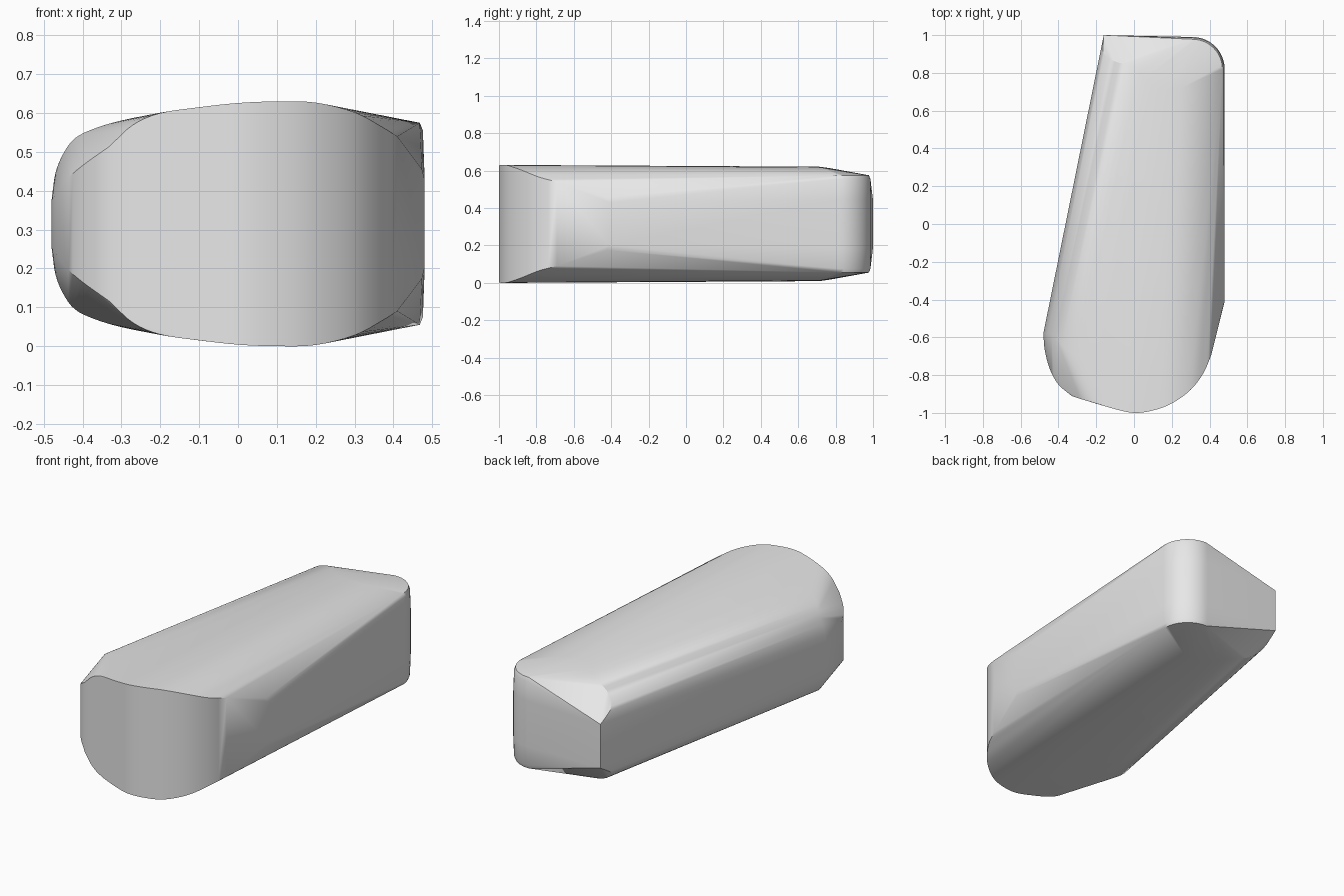
import bpy
import bmesh
import math
from mathutils import Vector

default_cube = bpy.data.objects.get("Cube")
if default_cube:
    bpy.data.objects.remove(default_cube, do_unlink=True)

MIDDLE = 0.315  # height of the horizontal symmetry plane


def spline(points, steps=4):
    """Catmull-Rom curve through the given control points."""
    pts = [Vector(p) for p in points]
    pts = [pts[0] * 2 - pts[1]] + pts + [pts[-1] * 2 - pts[-2]]
    curve = []
    for a, b, c, d in zip(pts, pts[1:], pts[2:], pts[3:]):
        for i in range(steps):
            t = i / steps
            curve.append((b * 2 + (c - a) * t
                          + (a * 2 - b * 5 + c * 4 - d) * t ** 2
                          + (b * 3 - a - c * 3 + d) * t ** 3) / 2)
    return curve + [pts[-2]]


def add_mirrored(bm, points):
    """Add points given as (x, y, half height) above and below the middle."""
    for x, y, half in points:
        for sign in (1, -1):
            bm.verts.new((x, y, MIDDLE + sign * half))


def gray_material():
    mat = bpy.data.materials.new("plain_gray")
    color = (0.8, 0.8, 0.8, 1)
    mat.use_nodes = True
    mat.diffuse_color = color
    mat.node_tree.nodes["Principled BSDF"].inputs["Base Color"].default_value = color
    return mat


# Upper rim of the upright, rounded front wall
front_rim = spline([
    (-0.33, -0.91, 0.2), (-0.27, -0.93, 0.255), (-0.2, -0.95, 0.285),
    (-0.1, -0.98, 0.3), (0, -1, 0.311), (0.1, -0.987, 0.315),
    (0.2, -0.95, 0.312), (0.3, -0.878, 0.287), (0.37, -0.785, 0.25),
    (0.41, -0.69, 0.225),
])

# Rounded front corner on the narrow-going side
corner_sweep = spline([
    (-0.48, -0.58, 0.06), (-0.472, -0.67, 0.07), (-0.445, -0.77, 0.11),
    (-0.4, -0.85, 0.15), (-0.33, -0.91, 0.2),
])

# Barrel cross-sections that the long side runs between
front_section = spline([
    (-0.48, -0.58, 0.06), (-0.47, -0.58, 0.13), (-0.45, -0.58, 0.18),
    (-0.42, -0.6, 0.22), (-0.37, -0.65, 0.245), (-0.3, -0.7, 0.266),
    (-0.2, -0.75, 0.286),
])
back_section = spline([
    (-0.16, 1, 0.125), (-0.16, 0.9, 0.19), (-0.1, 0.86, 0.25),
    (0, 0.83, 0.285), (0.12, 0.72, 0.305), (0.25, 0.72, 0.302),
])

# Rounded back corner, bowed slightly outward at mid height
back_corner = []
for half, radius in ((0.26, 0.158), (0.24, 0.166), (0.13, 0.17)):
    for i in range(13):
        angle = math.radians(90 * i / 12)
        back_corner.append((0.31 + radius * math.cos(angle),
                            0.82 + radius * math.sin(angle), half))

# Front end of the flat side
side_edge = [(0.48, -0.41, 0.115), (0.474, -0.42, 0.14)]

# Skin all the guide curves into one convex body
bm = bmesh.new()
for guide in (front_rim, corner_sweep, front_section, back_section,
              back_corner, side_edge):
    add_mirrored(bm, guide)
bmesh.ops.remove_doubles(bm, verts=bm.verts[:], dist=0.001)
bmesh.ops.convex_hull(bm, input=bm.verts[:])
loose = [v for v in bm.verts if not v.link_faces]
bmesh.ops.delete(bm, geom=loose, context='VERTS')
bmesh.ops.recalc_face_normals(bm, faces=bm.faces[:])

mesh = bpy.data.meshes.new("wedge_body")
bm.to_mesh(mesh)
bm.free()
mesh.materials.append(gray_material())
body = bpy.data.objects.new("wedge_body", mesh)
bpy.context.collection.objects.link(body)

# Smooth surfaces with crisp rims
bpy.ops.object.select_all(action='DESELECT')
body.select_set(True)
bpy.context.view_layer.objects.active = body
bpy.ops.object.shade_smooth_by_angle(angle=math.radians(30))
